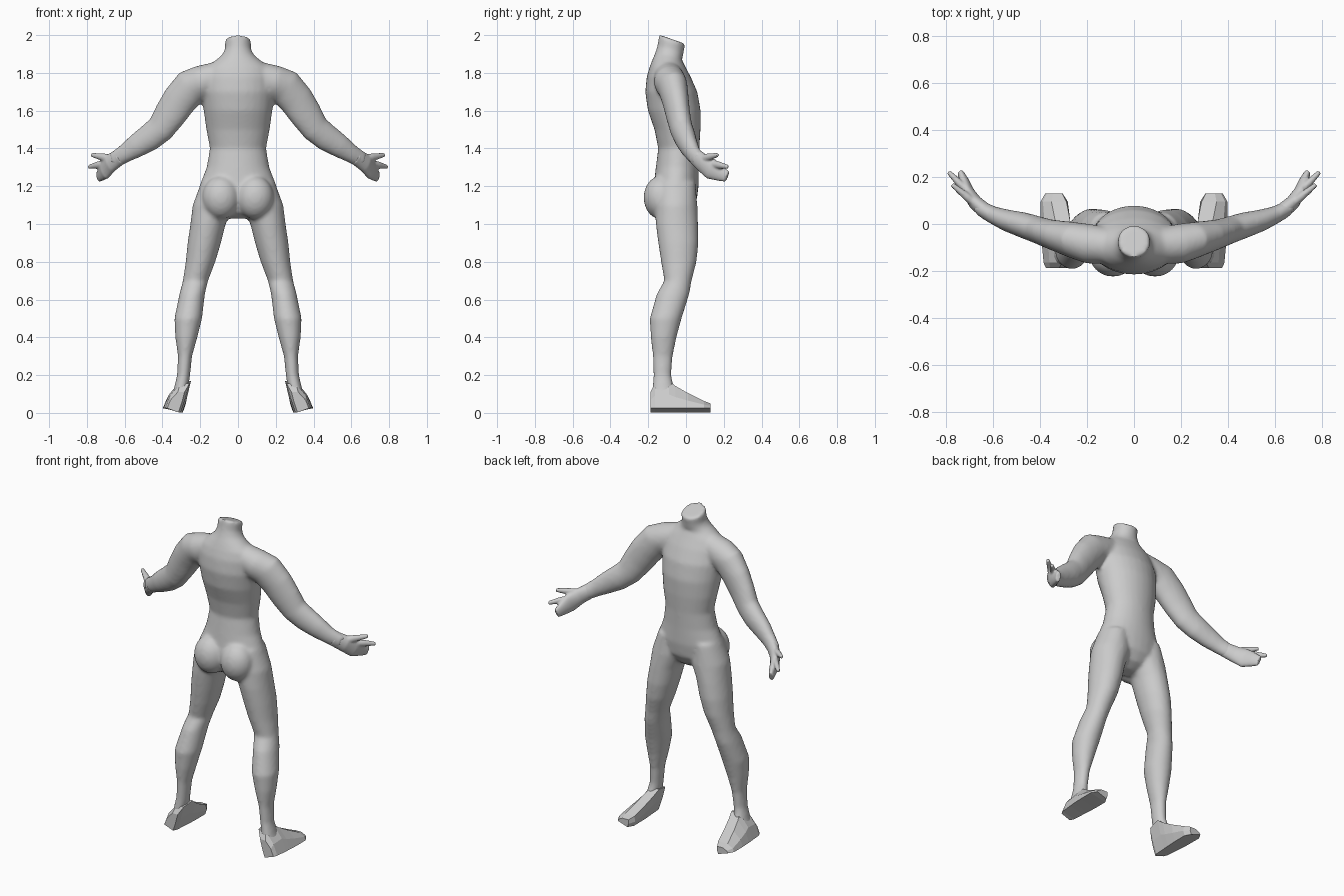
import bpy, bmesh, math
from mathutils import Vector, Matrix


def skin(bm, rings):
    """Bridge a list of closed point rings and cap both ends."""
    rows = [[bm.verts.new(p) for p in ring] for ring in rings]
    n = len(rows[0])
    for a, b in zip(rows, rows[1:]):
        for i in range(n):
            bm.faces.new((a[i], a[(i + 1) % n], b[(i + 1) % n], b[i]))
    bm.faces.new(rows[0])
    bm.faces.new(rows[-1])


def oval(c, u, v, n=28):
    c, u, v = Vector(c), Vector(u), Vector(v)
    return [c + u * math.cos(2 * math.pi * i / n) + v * math.sin(2 * math.pi * i / n)
            for i in range(n)]


def level_tube(bm, sections, side=1, extra=()):
    """Horizontal ovals: z, x0, x1, y back, y front."""
    rings = [oval((side * (x0 + x1) / 2, (yb + yf) / 2, z),
                  ((x1 - x0) / 2, 0, 0), (0, (yf - yb) / 2, 0))
             for z, x0, x1, yb, yf in sections]
    skin(bm, list(extra) + rings)


def limb(bm, path, side=1):
    """Ovals square to a path: x, y, z, upright radius, thickness radius."""
    pts = [Vector((side * p[0], p[1], p[2])) for p in path]
    rings = []
    for i, p in enumerate(path):
        t = (pts[min(i + 1, len(pts) - 1)] - pts[max(i - 1, 0)]).normalized()
        up = Vector((0, 0, 1))
        u = (up - t * up.dot(t)).normalized()
        rings.append(oval(pts[i], u * p[3], t.cross(u) * p[4], 20))
    skin(bm, rings)


def finish(name, bm, voxel=0, smooth=0):
    bmesh.ops.recalc_face_normals(bm, faces=bm.faces)
    me = bpy.data.meshes.new(name)
    bm.to_mesh(me)
    bm.free()
    ob = bpy.data.objects.new(name, me)
    bpy.context.collection.objects.link(ob)
    if voxel:
        r = ob.modifiers.new("blend", 'REMESH')
        r.mode, r.voxel_size, r.use_smooth_shade = 'VOXEL', voxel, True
        s = ob.modifiers.new("soften", 'SMOOTH')
        s.factor, s.iterations = 0.5, smooth
    return ob


# Torso with slanted neck stump
body = bmesh.new()
torso = [(1.87, .115, -.178, -.022), (1.83, .165, -.193, -.002),
         (1.78, .185, -.208, .025), (1.70, .192, -.216, .06), (1.60, .182, -.202, .078),
         (1.50, .168, -.167, .077), (1.40, .149, -.147, .071), (1.30, .166, -.160, .068),
         (1.20, .205, -.172, .067), (1.12, .20, -.170, .056), (1.06, .13, -.150, .02),
         (1.03, .06, -.11, -.03)]
neck = [oval((0, -.073, 1.978), (.07, 0, 0), (0, .069, -.024)),
        oval((0, -.082, 1.925), (.069, 0, 0), (0, .07, -.016)),
        oval((0, -.09, 1.895), (.085, 0, 0), (0, .074, -.008))]
level_tube(body, [(z, -w, w, b, f) for z, w, b, f in torso], extra=neck)

leg = [(1.22, .04, .195, -.15, .05), (1.10, .02, .24, -.165, .06), (1.00, .065, .252, -.16, .064),
       (.90, .09, .267, -.147, .066), (.80, .12, .277, -.132, .056), (.70, .158, .292, -.115, .03),
       (.63, .175, .31, -.155, .018), (.50, .19, .337, -.192, -.023), (.40, .215, .332, -.187, -.05),
       (.30, .243, .318, -.176, -.07), (.20, .253, .323, -.172, -.078), (.12, .265, .342, -.18, -.06),
       (.05, .29, .37, -.175, -.06)]
arm = [(.09, -.095, 1.79, .075, .075), (.19, -.085, 1.752, .09, .085),
       (.25, -.07, 1.725, .098, .078), (.31, -.055, 1.655, .094, .069),
       (.36, -.042, 1.58, .088, .062), (.41, -.025, 1.505, .077, .058),
       (.47, -.005, 1.457, .073, .055), (.54, .015, 1.412, .063, .047),
       (.60, .038, 1.372, .05, .038), (.66, .07, 1.335, .045, .032)]
for s in (1, -1):
    level_tube(body, leg, s)
    limb(body, arm, s)
    # Buttock
    bmesh.ops.create_uvsphere(body, u_segments=20, v_segments=14, radius=1,
                              matrix=Matrix.Translation((s * .09, -.133, 1.14))
                              @ Matrix.Diagonal((.1, .092, .115, 1)))
finish("body", body, .01, 10)

# Hands: mitten of joined fingers, free finger, thumb
hands = bmesh.new()
mitt = [(.62, .045, 1.36, .044, .034), (.675, .09, 1.322, .05, .031), (.705, .135, 1.29, .056, .026),
        (.722, .18, 1.268, .042, .021), (.738, .218, 1.25, .03, .014)]
finger = [(.68, .11, 1.32, .022, .02), (.745, .175, 1.312, .019, .016), (.79, .222, 1.302, .011, .01)]
thumb = [(.655, .07, 1.335, .025, .022), (.71, .115, 1.353, .021, .018), (.775, .168, 1.366, .011, .01)]
for s in (1, -1):
    for part in (mitt, finger, thumb):
        limb(hands, part, s)
finish("hands", hands, .006, 3)

# Feet: faceted wedges leaning outward, y, inner x, outer x, top z
feet = bmesh.new()
stations = [(-.188, .315, .375, .11), (-.165, .303, .385, .155), (-.09, .298, .392, .17),
            (-.055, .295, .395, .142), (.01, .292, .398, .105), (.095, .292, .398, .063),
            (.13, .312, .378, .05)]
for s in (1, -1):
    rings = []
    for y, a, b, t in stations:
        m, w = (a + b) / 2, (b - a) / 2
        lean = -.4 * t
        pts = [(a, .003), (b, .025), (b + lean * .4, .025 + (t - .025) * .5),
               (m + w * .6 + lean, t), (m - w * .6 + lean, t), (a + lean * .4, t * .5)]
        rings.append([Vector((s * x, y, z)) for x, z in pts])
    skin(feet, rings)
finish("feet", feet)
